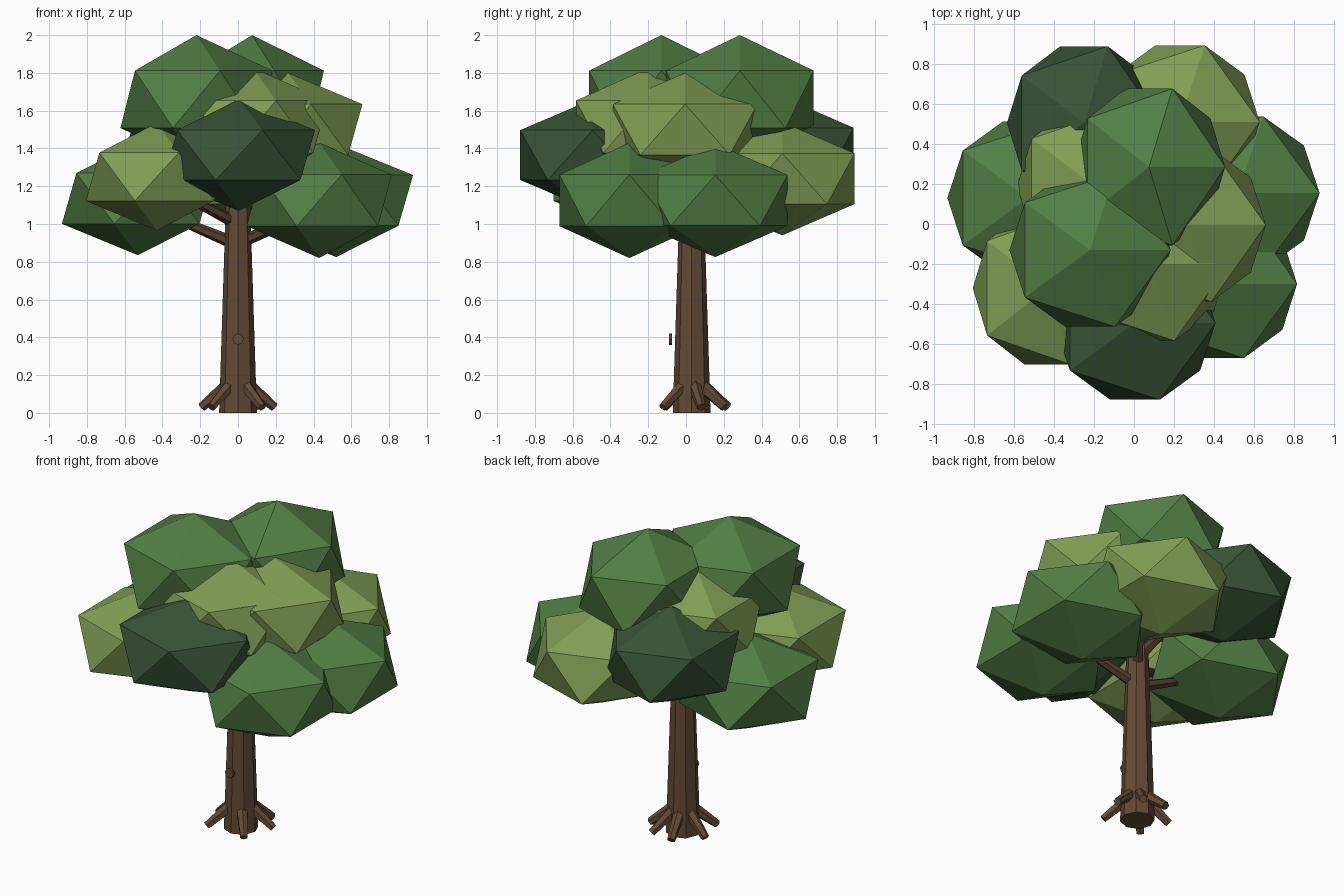
import bpy, math
from mathutils import Vector

cube = bpy.data.objects.get("Cube")
if cube:
    bpy.data.objects.remove(cube, do_unlink=True)


def material(name, rgb):
    m = bpy.data.materials.new(name)
    m.use_nodes = True
    m.diffuse_color = (*rgb, 1)
    m.node_tree.nodes["Principled BSDF"].inputs["Base Color"].default_value = (*rgb, 1)
    return m


bark = material("bark_brown", (0.127, 0.069, 0.036))
dark_bark = material("dark_bark", (0.085, 0.045, 0.026))
green = material("leaf_green", (0.084, 0.21, 0.058))
light = material("light_leaf", (0.22, 0.345, 0.09))
dark = material("dark_leaf", (0.04, 0.088, 0.037))


def finish(name, mat):
    ob = bpy.context.object
    ob.name = name
    ob.data.materials.append(mat)
    return ob


def limb(name, start, end, r1, r2, sides, mat):
    """Tapered flat-sided limb between two points."""
    a, b = Vector(start), Vector(end)
    bpy.ops.mesh.primitive_cone_add(vertices=sides, radius1=r1, radius2=r2,
                                    depth=(b - a).length, location=(a + b) / 2)
    ob = finish(name, mat)
    ob.rotation_euler = (b - a).to_track_quat("Z", "Y").to_euler()
    return ob


def clump(name, centre, size, mat):
    """Squashed icosahedron of leaves."""
    bpy.ops.mesh.primitive_ico_sphere_add(subdivisions=1, radius=1, location=centre)
    finish(name, mat).scale = size


# Trunk and knot
TRUNK_Y = 0.03
limb("trunk", (0, TRUNK_Y, 0), (0, TRUNK_Y, 1.25), 0.1, 0.06, 8, bark)
limb("trunk_knot", (0, -0.09, 0.39), (0, -0.075, 0.39), 0.03, 0.03, 8, bark)

# Roots splayed around the base
for i, deg in enumerate((15, 60, 105, 165, 225, 310)):
    c, s = math.cos(math.radians(deg)), math.sin(math.radians(deg))
    limb(f"root_{i + 1}", (0.06 * c, TRUNK_Y + 0.06 * s, 0.145),
         (0.2 * c, TRUNK_Y + 0.2 * s, 0.03), 0.035, 0.024, 6, bark)

# Branches reaching into the leaves
branches = [
    (0.89, (-0.36, 0.1, 1.04)),
    (0.9, (0.34, -0.04, 1.04)),
    (1.0, (-0.27, -0.12, 1.14)),
    (1.0, (0.2, 0.3, 1.3)),
    (1.08, (0.06, -0.3, 1.3)),
    (1.08, (-0.15, 0.3, 1.35)),
]
for i, (z, end) in enumerate(branches):
    limb(f"branch_{i + 1}", (0, TRUNK_Y, z), end, 0.035, 0.022, 6, dark_bark)

# Leaf clumps
clumps = [
    ("top_right_clump", (-0.22, -0.13, 1.66), (0.45, 0.45, 0.34), green),
    ("top_left_clump", (0.075, 0.285, 1.66), (0.425, 0.46, 0.34), green),
    ("front_dark_clump", (0.005, -0.495, 1.365), (0.45, 0.45, 0.295), dark),
    ("back_dark_clump", (-0.25, 0.505, 1.375), (0.43, 0.45, 0.3), dark),
    ("lower_right_clump", (-0.53, 0.13, 1.135), (0.45, 0.45, 0.3), green),
    ("lower_left_clump", (0.52, 0.155, 1.125), (0.455, 0.45, 0.3), green),
    ("lower_front_clump", (0.43, -0.3, 1.125), (0.43, 0.435, 0.305), green),
    ("front_light_clump", (-0.43, -0.32, 1.25), (0.42, 0.45, 0.285), light),
    ("back_light_clump", (0.23, 0.51, 1.24), (0.445, 0.45, 0.3), light),
    ("middle_left_clump", (0.265, -0.005, 1.5), (0.44, 0.45, 0.3), light),
    ("middle_front_clump", (0.08, -0.2, 1.515), (0.44, 0.45, 0.31), light),
    ("middle_back_clump", (-0.2, 0.19, 1.5), (0.43, 0.45, 0.305), light),
]
for args in clumps:
    clump(*args)
